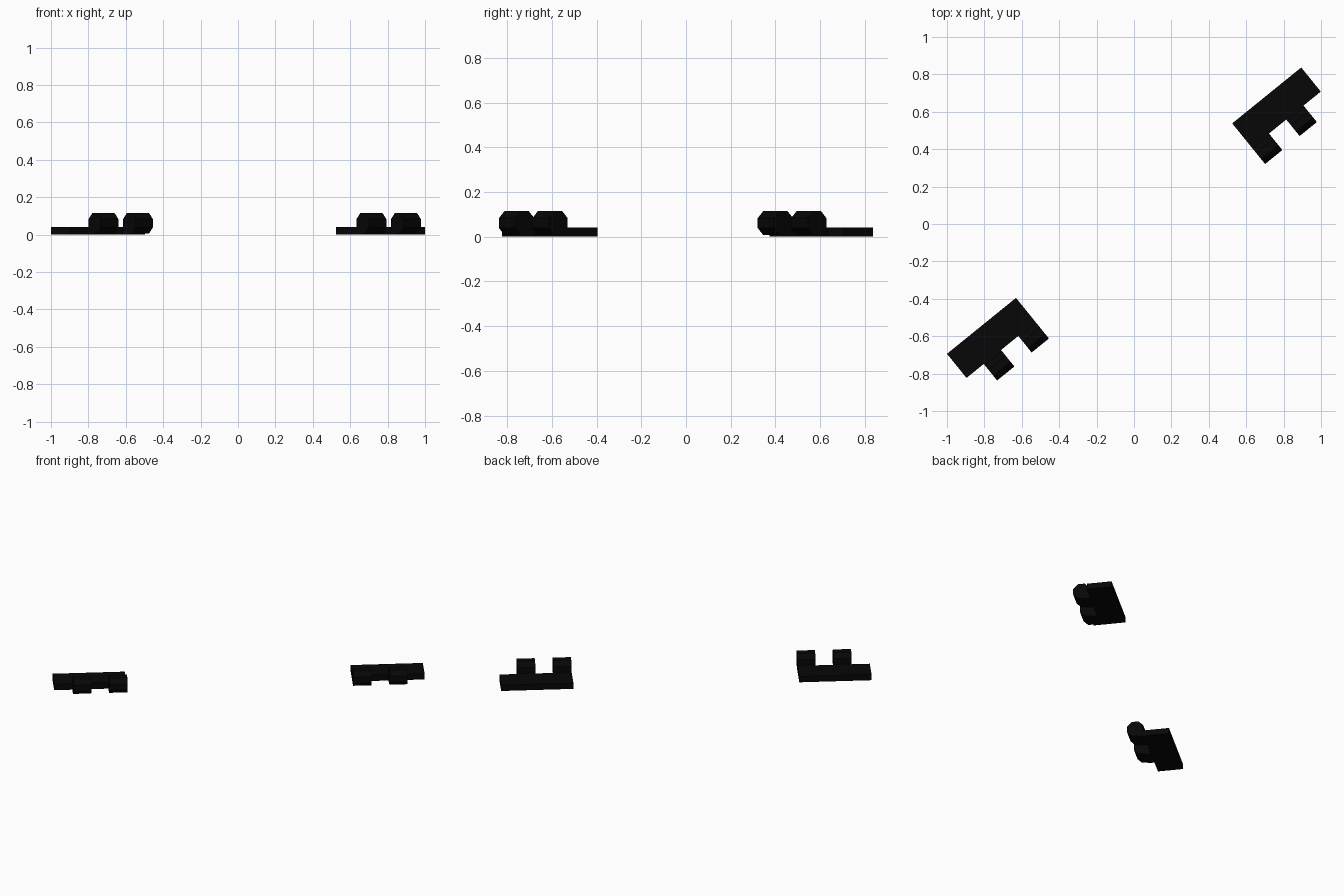
import bpy, bmesh, math
from mathutils import Matrix, Vector

if "Cube" in bpy.data.objects:
    bpy.data.objects.remove(bpy.data.objects["Cube"])

L, W, T = 0.475, 0.166, 0.042      # leaf length, width, thickness
SEG = L / 4                        # knuckle pitch
KV, KZ, KR = 0.226, 0.061, 0.0535  # knuckle centre (across, height), flat radius
ANGLE = math.radians(39)

black = bpy.data.materials.new("black metal")
black.diffuse_color = (0.002, 0.002, 0.002, 1)
black.use_nodes = True
black.node_tree.nodes["Principled BSDF"].inputs["Base Color"].default_value = black.diffuse_color


def extrude(bm, pts, vec):
    """Closed prism from a planar outline."""
    face = bm.faces.new([bm.verts.new(p) for p in pts])
    ext = bmesh.ops.extrude_face_region(bm, geom=[face])["geom"]
    bmesh.ops.translate(bm, vec=vec, verts=[v for v in ext if isinstance(v, bmesh.types.BMVert)])


def finish(name, bm, frame):
    bmesh.ops.recalc_face_normals(bm, faces=bm.faces)
    me = bpy.data.meshes.new(name)
    bm.to_mesh(me)
    bm.free()
    me.materials.append(black)
    ob = bpy.data.objects.new(name, me)
    ob.matrix_world = frame
    bpy.context.collection.objects.link(ob)


def hinge_leaf(side, origin, slots):
    frame = Matrix.Translation(Vector(origin)) @ Matrix.Rotation(ANGLE, 4, 'Z')
    # flat plate with a tab reaching under each knuckle
    outline = [(0, 0)]
    for s in range(4):
        v = KV - 0.014 if s in slots else W
        outline += [(s * SEG, -v), ((s + 1) * SEG, -v)]
    outline.append((L, 0))
    bm = bmesh.new()
    extrude(bm, [(x, y, 0) for x, y in outline], (0, 0, T))
    finish(side + "_leaf_plate", bm, frame)
    # eight-sided knuckles
    r = KR / math.cos(math.pi / 8)
    for s in slots:
        bm = bmesh.new()
        ring = [(s * SEG, -KV + r * math.cos(a), KZ + r * math.sin(a))
                for a in (math.pi / 8 + i * math.pi / 4 for i in range(8))]
        extrude(bm, ring, (SEG, 0, 0))
        finish(f"{side}_knuckle_{s}", bm, frame)


hinge_leaf("right", (0.525, 0.538, 0), (0, 2))
hinge_leaf("left", (-1.0, -0.694, 0), (1, 3))
